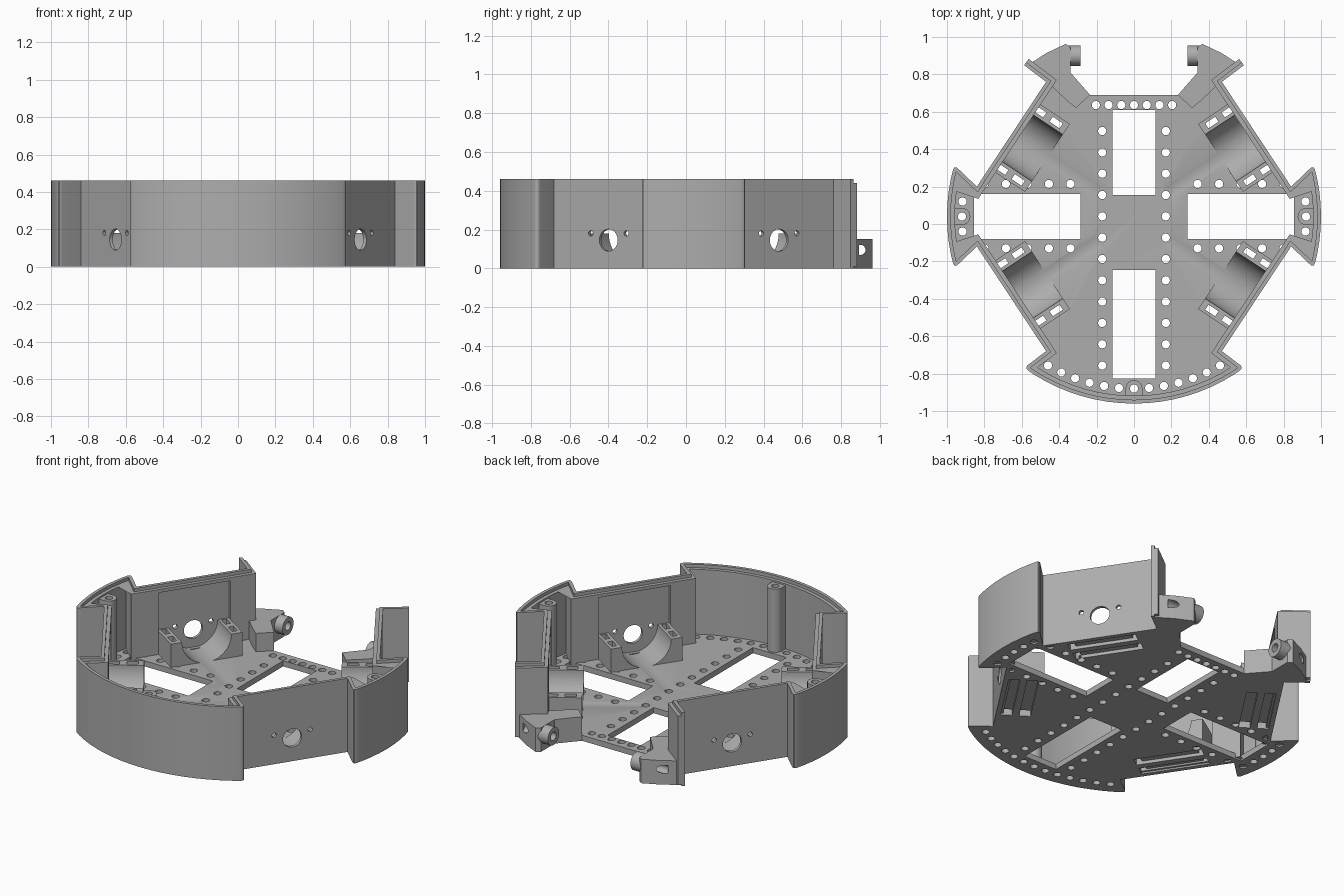
import bpy, bmesh, math
from mathutils import Matrix, Vector

cube = bpy.data.objects.get("Cube")
if cube:
    bpy.data.objects.remove(cube)

grey = bpy.data.materials.new("plain_grey")
grey.use_nodes = True
COLOUR = (0.42, 0.42, 0.42, 1)
grey.diffuse_color = COLOUR
grey.node_tree.nodes["Principled BSDF"].inputs["Base Color"].default_value = COLOUR

CENTRE = Vector((0, 0.04))
FLOOR_TOP = 0.035
WALL_TOP = 0.46


def make(name, bm):
    bmesh.ops.recalc_face_normals(bm, faces=bm.faces)
    me = bpy.data.meshes.new(name)
    bm.to_mesh(me)
    bm.free()
    me.materials.append(grey)
    ob = bpy.data.objects.new(name, me)
    bpy.context.collection.objects.link(ob)
    return ob


def prism(name, pts, z0, z1):
    bm = bmesh.new()
    face = bm.faces.new([bm.verts.new((p[0], p[1], z0)) for p in pts])
    ext = bmesh.ops.extrude_face_region(bm, geom=[face])
    verts = [v for v in ext["geom"] if isinstance(v, bmesh.types.BMVert)]
    bmesh.ops.translate(bm, vec=(0, 0, z1 - z0), verts=verts)
    return make(name, bm)


def add_box(bm, lo, hi, frame=Matrix()):
    lo, hi = Vector(lo), Vector(hi)
    m = frame @ Matrix.Translation((lo + hi) / 2) @ Matrix.Diagonal((*(hi - lo), 1))
    bmesh.ops.create_cube(bm, size=1, matrix=m)


def add_rod(bm, a, b, r, sides=24, frame=Matrix()):
    a, b = Vector(a), Vector(b)
    turn = Vector((0, 0, 1)).rotation_difference(b - a).to_matrix().to_4x4()
    m = frame @ Matrix.Translation((a + b) / 2) @ turn
    bmesh.ops.create_cone(bm, cap_ends=True, segments=sides, radius1=r,
                          radius2=r, depth=(b - a).length, matrix=m)


def cut(ob, cutter):
    mod = ob.modifiers.new("cut", 'BOOLEAN')
    mod.operation = 'DIFFERENCE'
    mod.solver = 'EXACT'
    mod.object = cutter
    bpy.context.view_layer.objects.active = ob
    bpy.ops.object.modifier_apply(modifier=mod.name)


def polar(deg, r=1.0):
    a = math.radians(deg)
    return CENTRE + Vector((math.cos(a), math.sin(a))) * r


def arc(a0, a1, step=4):
    return [polar(a) for a in range(a0, a1 + 1, step)]


def inset(path, t):
    """Offset an open path to its left, with mitred corners."""
    out = []
    for i, p in enumerate(path):
        norms = []
        for a, b in ((i - 1, i), (i, i + 1)):
            if a >= 0 and b < len(path):
                d = (path[b] - path[a]).normalized()
                norms.append(Vector((-d.y, d.x)))
        m = sum(norms, Vector((0, 0))).normalized()
        out.append(p + m * t / m.dot(norms[0]))
    return out


def rounded(path, r=0.03):
    """Round the sharp outward corners of a path."""
    out = [path[0]]
    for a, p, b in zip(path, path[1:], path[2:]):
        u, v = (p - a).normalized(), (b - p).normalized()
        if u.x * v.y - u.y * v.x > 0.6:
            for k in range(6):
                t = k / 5
                out.append(p - u * r * (1 - t) ** 2 + v * r * t * t)
        else:
            out.append(p)
    return out + [path[-1]]


# Outline of the body, open at the back
V = Vector
outline = ([polar(126), V((-.47, .76)), V((-.84, .2))] + arc(164, 196)
           + [V((-.84, -.12)), V((-.47, -.68))] + arc(234, 306)
           + [V((.47, -.68)), V((.84, -.12))] + arc(-16, 16)
           + [V((.84, .2)), V((.47, .76)), polar(54)])
outer = rounded(outline)

# Floor and walls with a stepped rim
floor = prism("floor", outer[1:-1] + [V((.235, .69)), V((-.235, .69))], 0, FLOOR_TOP)
wall = prism("outer_wall", outer + inset(outline, .02)[::-1], 0, WALL_TOP)
liner = prism("wall_liner", inset(outline, .012) + inset(outline, .042)[::-1], .01, .44)
parts = [floor, wall, liner]
cutters = []

# Screw posts against the curved walls
posts = []
for name, deg in (("left_post", 0), ("right_post", 180), ("front_post", 270)):
    frame = Matrix.Rotation(math.radians(deg), 2)
    pts = [V((.97, -.045)), V((.97, .045))]
    pts += [V((.92 + .045 * math.cos(a), .045 * math.sin(a)))
            for a in (math.pi * (.5 + k / 12) for k in range(13))]
    posts.append(prism(name, [CENTRE + frame @ p for p in pts], .02, .43))
parts += posts

# Round mounting holes and window openings
spots = [(s * .17, .497 - .114 * i) for s in (-1, 1) for i in range(12)]
spots += [(s * (.34 + .115 * i), y) for s in (-1, 1) for i in range(5) for y in (.214, -.13)]
spots += [(.068 * i, .636) for i in range(-3, 4)]
spots += [polar(270 + 5 * i, .92) for i in range(-6, 7)]
spots += [polar(base + 5 * i, .92) for base in (0, 180) for i in range(-2, 3)]
bm = bmesh.new()
for x, y in spots:
    add_rod(bm, (x, y, -.1), (x, y, .6), .022, 16)
holes = make("hole_cutter", bm)
bm = bmesh.new()
for x0, x1, y0, y1 in ((-.115, .115, -.825, -.245), (-.115, .115, .155, .61),
                       (.285, .855, -.08, .16), (-.855, -.285, -.08, .16)):
    add_box(bm, (x0, y0, -.1), (x1, y1, .1))
windows = make("window_cutter", bm)
cutters += [holes, windows]
cut(floor, windows)
for ob in [floor] + posts:
    cut(ob, holes)

# Motor bays on the four flat panels
for sx in (-1, 1):
    for sy in (-1, 1):
        side = ("front_" if sy < 0 else "back_") + ("left" if sx > 0 else "right")
        n = Vector((sx * .56, sy * .37, 0)).normalized()
        d = Vector((-n.y, n.x, 0))
        frame = Matrix((n, d, (0, 0, 1))).transposed().to_4x4()
        frame.translation = (sx * .655, .04 + sy * .44, 0)

        bm = bmesh.new()
        add_box(bm, (-.23, -.218, .02), (-.018, .218, .18), frame)
        cradle = make(side + "_motor_cradle", bm)
        parts.append(cradle)

        bm = bmesh.new()
        add_rod(bm, (-.56, 0, .18), (-.015, 0, .18), .15, 64, frame)
        motor = make("motor_cutter", bm)

        strap, slits = bmesh.new(), bmesh.new()
        for c in (-.165, -.06):
            add_box(strap, (c - .032, -.2, -.1), (c + .032, .2, .1), frame)
            for e in (-.184, .184):
                add_box(slits, (c - .032, e - .016, -.1), (c + .032, e + .016, .3), frame)
        strap, slits = make("strap_cutter", strap), make("slit_cutter", slits)

        bm = bmesh.new()
        add_rod(bm, (-.1, 0, .145), (.1, 0, .145), .057, 32, frame)
        for e in (-.11, .11):
            add_rod(bm, (-.1, e, .18), (.1, e, .18), .014, 16, frame)
        shaft = make("shaft_cutter", bm)

        bm = bmesh.new()
        add_box(bm, (-.08, -.218, FLOOR_TOP), (-.019, .218, .42), frame)
        recess = make("recess_cutter", bm)

        cut(cradle, motor)
        cut(cradle, slits)
        cut(floor, motor)
        cut(floor, strap)
        cut(liner, recess)
        cut(liner, shaft)
        cut(wall, shaft)
        cutters += [motor, strap, slits, shaft, recess]

# Hinge lugs at the back opening
bm = bmesh.new()
add_rod(bm, (-.5, .9, .095), (-.27, .9, .095), .026)
add_rod(bm, (.27, .9, .095), (.5, .9, .095), .026)
bore = make("bore_cutter", bm)
cutters.append(bore)
for s, side in ((1, "left"), (-1, "right")):
    pts = [(.34, .945), (.34, .81), (.235, .69), (.31, .62), (.365, .665),
           (.46, .757), (.578, .843), (.47, .913), (.365, .963)]
    lug = prism(side + "_hinge_lug", [(s * x, y) for x, y in pts], 0, .15)
    bm = bmesh.new()
    add_rod(bm, (s * .285, .9, .095), (s * .36, .9, .095), .055, 32)
    pivot = make(side + "_hinge_pivot", bm)
    for ob in (lug, pivot):
        cut(ob, bore)
        parts.append(ob)

# Remove helpers and shade
for ob in cutters:
    bpy.data.objects.remove(ob)
bpy.ops.object.select_all(action='DESELECT')
for ob in parts:
    ob.select_set(True)
bpy.context.view_layer.objects.active = floor
bpy.ops.object.shade_smooth_by_angle(angle=math.radians(30))
